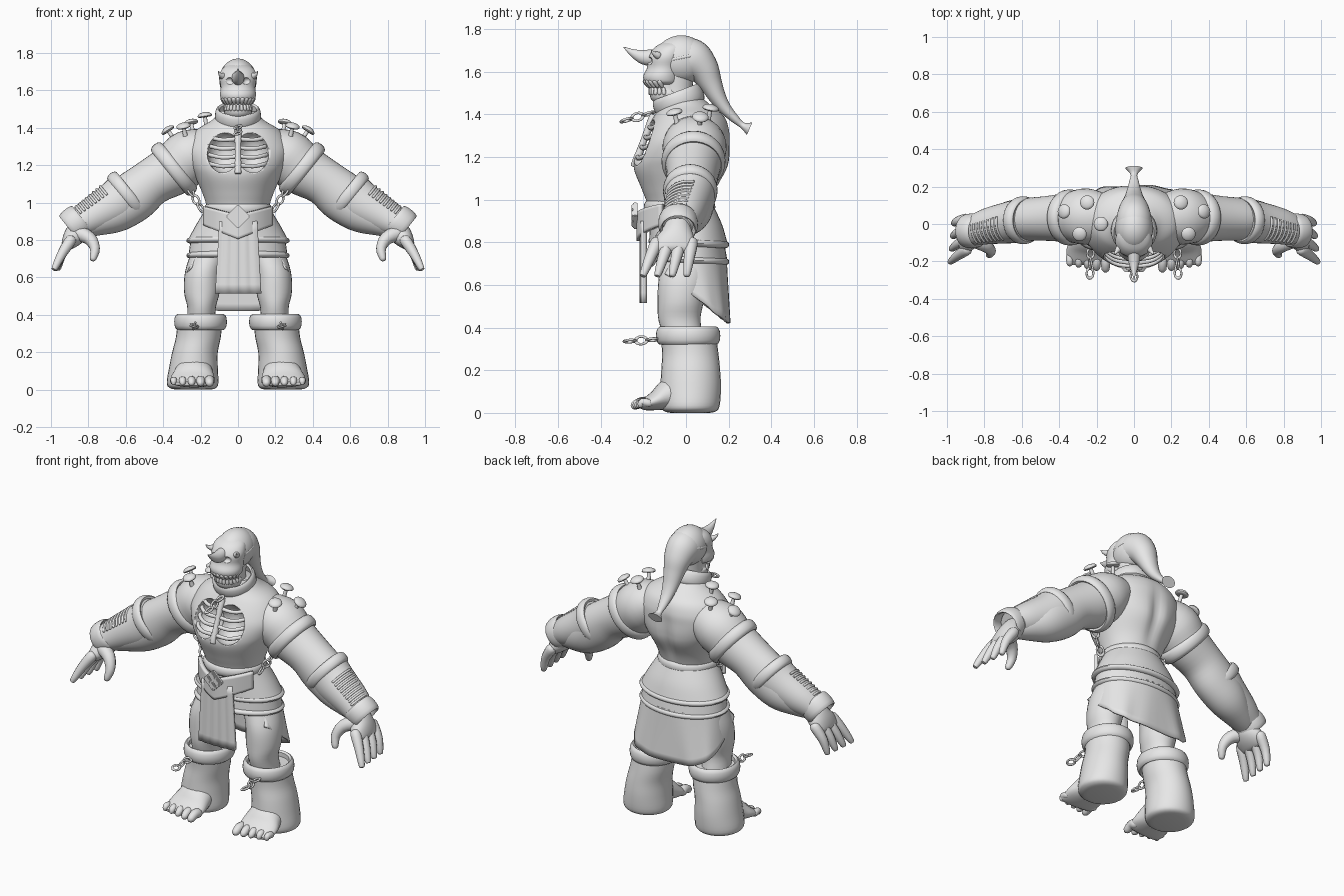
import bpy, bmesh
from math import sin, cos, pi, exp, copysign
from mathutils import Vector, Matrix

cube = bpy.data.objects.get("Cube")
if cube:
    bpy.data.objects.remove(cube, do_unlink=True)

clay = bpy.data.materials.new("light_grey")
clay.use_nodes = True
clay.diffuse_color = (.8, .8, .8, 1)
clay.node_tree.nodes["Principled BSDF"].inputs["Base Color"].default_value = (.8, .8, .8, 1)
UP, SIDE, BACK = Vector((0, 0, 1)), Vector((1, 0, 0)), Vector((0, 1, 0))


def finish(name, bm, mirror=False):
    """Turn a bmesh into a smooth, coloured object, mirrored across x if asked."""
    bmesh.ops.recalc_face_normals(bm, faces=bm.faces)
    mesh = bpy.data.meshes.new(name)
    bm.to_mesh(mesh)
    bm.free()
    mesh.materials.append(clay)
    mesh.shade_smooth()
    mesh.set_sharp_from_angle(angle=.8)
    obj = bpy.data.objects.new(name, mesh)
    bpy.context.scene.collection.objects.link(obj)
    if mirror:
        obj.modifiers.new("Mirror", "MIRROR").use_mirror_merge = False
    return obj


def smooth_path(rows, steps):
    """Catmull-Rom interpolation of rows of numbers."""
    out = []
    for i in range(len(rows) - 1):
        a, b = rows[max(i - 1, 0)], rows[i]
        c, d = rows[i + 1], rows[min(i + 2, len(rows) - 1)]
        for s in range(steps):
            t = s / steps
            out.append([q + .5 * t * (r - p + t * (2*p - 5*q + 4*r - w + t * (3*(q - r) + w - p)))
                        for p, q, r, w in zip(a, b, c, d)])
    return out + [list(rows[-1])]


def loft(name, rows, axis=None, ref=BACK, steps=4, n=28, mirror=False, hoop=False):
    """Skin elliptical sections (x, y, z, ra, rb), rb lying along ref; a hoop joins end to start."""
    rows = smooth_path(rows, steps)
    bm = bmesh.new()
    rings = []
    for i, row in enumerate(rows):
        ahead, behind = rows[min(i + 1, len(rows) - 1)], rows[max(i - 1, 0)]
        t = Vector(axis or Vector(ahead[:3]) - Vector(behind[:3])).normalized()
        b = (ref - t * ref.dot(t)).normalized()
        a = b.cross(t)
        rings.append([bm.verts.new(Vector(row[:3]) + a * row[3] * cos(2*pi*k/n) + b * row[4] * sin(2*pi*k/n))
                      for k in range(n)])
    if hoop:
        rings.append(rings[0])
    else:
        bm.faces.new(rings[0])
        bm.faces.new(rings[-1])
    for low, high in zip(rings, rings[1:]):
        for k in range(n):
            bm.faces.new((low[k], low[(k+1) % n], high[(k+1) % n], high[k]))
    return finish(name, bm, mirror)


def upright(name, rows, **kw):
    """Loft of horizontal sections on the centre line: (y, z, rx, ry)."""
    return loft(name, [(0, *row) for row in rows], axis=UP, **kw)


def band(name, c, axis, ra, rb, half, mirror=False):
    """Thick hoop with a rounded edge."""
    d = Vector(axis).normalized()
    profile = ((-.8, .8), (-1, .88), (-.85, .94), (-.5, .985), (0, 1), (.5, .985), (.85, .94), (1, .88), (.8, .8))
    rows = [(*(Vector(c) + d * half * t), ra * s, rb * s) for t, s in profile]
    return loft(name, rows, axis=d, steps=1, n=40, mirror=mirror, hoop=True)


def tube(name, pts, radii, mirror=False, n=12):
    """Round-ended tube through points."""
    p = [Vector(q) for q in pts]
    rows = [(*q, r, r) for q, r in zip(p, radii)]
    for end, nxt, r, at in ((p[0], p[1], radii[0], 0), (p[-1], p[-2], radii[-1], len(rows) + 1)):
        rows.insert(at, (*(end + (end - nxt).normalized() * r * .7), r * .4, r * .4))
    return loft(name, rows, ref=(p[-1] - p[0]).orthogonal(), steps=3, n=n, mirror=mirror)


def ball(name, c, size):
    bm = bmesh.new()
    m = Matrix.Translation(c) @ Matrix.Diagonal((*size, 1))
    bmesh.ops.create_uvsphere(bm, u_segments=32, v_segments=20, radius=1, matrix=m)
    return finish(name, bm)


def carve(obj, centre, size):
    """Cut a matching pair of ellipsoid hollows."""
    for side in (-1, 1):
        cutter = ball("cutter", (centre[0] * side, *centre[1:]), size)
        cutter.hide_render = True
        mod = obj.modifiers.new("Hollow", "BOOLEAN")
        mod.operation, mod.object = "DIFFERENCE", cutter
        bpy.context.view_layer.update()
        deps = bpy.context.evaluated_depsgraph_get()
        mesh = bpy.data.meshes.new_from_object(obj.evaluated_get(deps))
        obj.modifiers.clear()
        obj.data = mesh
        bpy.data.objects.remove(cutter, do_unlink=True)


def sheet(name, f, thick, nu=32, nv=8):
    """Thickened surface from f(u, v) with u in -1..1 and v in 0..1."""
    bm = bmesh.new()
    g = [[bm.verts.new(f(2*i/nu - 1, j/nv)) for j in range(nv + 1)] for i in range(nu + 1)]
    for i in range(nu):
        for j in range(nv):
            bm.faces.new((g[i][j], g[i+1][j], g[i+1][j+1], g[i][j+1]))
    mod = finish(name, bm).modifiers.new("Thickness", "SOLIDIFY")
    mod.thickness, mod.offset = thick, 0


def chain(name, start, end, links, mirror=False):
    """Interlocked oval links, turned a quarter each."""
    start, end = Vector(start), Vector(end)
    turn = (end - start).to_track_quat("X", "Z").to_matrix().to_4x4()
    for i in range(links):
        bm = bmesh.new()
        g = [[bm.verts.new((1.4 * (.019 + .006*cos(b*pi/4)) * cos(a*pi/8),
                            (.019 + .006*cos(b*pi/4)) * sin(a*pi/8), .006*sin(b*pi/4)))
              for b in range(8)] for a in range(16)]
        for a in range(16):
            for b in range(8):
                bm.faces.new((g[a][b], g[a-15][b], g[a-15][b-7], g[a][b-7]))
        place = Matrix.Translation(start.lerp(end, (i + .5) / links))
        bm.transform(place @ turn @ Matrix.Rotation(pi/2 * (i % 2) + .3, 4, "X"))
        finish(name, bm, mirror)


# Torso with a spine groove and an open chest
torso = upright("torso", [
    (-.04, .88, .15, .14), (-.03, .97, .165, .15), (-.03, 1.05, .19, .178), (-.023, 1.14, .23, .22),
    (-.015, 1.2, .26, .225), (-.003, 1.27, .28, .212), (.01, 1.33, .265, .195), (.015, 1.39, .22, .165),
    (0, 1.44, .14, .12), (-.02, 1.49, .09, .08)], steps=6, n=64)
for v in torso.data.vertices:
    if v.co.y > 0:
        v.co.y -= .025 * exp(-(v.co.x / .035)**2 - ((v.co.z - 1.17) / .14)**2)
carve(torso, (.075, -.2, 1.27), (.092, .11, .115))
for i in range(4):
    z = 1.2 + .047 * i
    y = .4 * (z - 1.17) - .238
    tube("rib", [(0, y, z), (.08, y + .008, z - .006), (.135, y + .035, z + .004), (.165, y + .08, z + .012)],
         [.011] * 4, mirror=True)
tube("breastbone", [(0, -.238, 1.165), (0, -.2, 1.27), (0, -.155, 1.385)], [.02, .016, .02])

# Neck, collar, jaw and mask
upright("neck", [(-.04, 1.4, .08, .08), (-.045, 1.5, .068, .075), (-.04, 1.62, .075, .08)])
band("collar", (0, -.035, 1.465), (0, -.38, 1), .123, .123, .042)
upright("lower_jaw", [(-.075, 1.445, .05, .06), (-.085, 1.47, .07, .078), (-.09, 1.5, .074, .08),
                      (-.088, 1.515, .066, .072), (-.09, 1.56, .066, .07)])
mask = upright("skull_mask", [
    (-.105, 1.54, .07, .07), (-.112, 1.552, .09, .083), (-.112, 1.58, .096, .088), (-.1, 1.62, .092, .082),
    (-.09, 1.67, .1, .088), (-.07, 1.715, .085, .075), (-.05, 1.74, .05, .05)], n=48)
carve(mask, (.05, -.185, 1.65), (.03, .03, .022))
for i in range(-5, 6):
    s, c = sin(i * .28), cos(i * .28)
    tube("upper_tooth", [(.082*s, -.11 - .08*c, 1.556), (.073*s, -.1 - .075*c, 1.53)], [.014, .008], n=8)
    tube("lower_tooth", [(.068*s, -.09 - .075*c, 1.497), (.068*s, -.092 - .076*c, 1.52)], [.011, .008], n=8)
loft("nose_horn", [(0, -.15, 1.665, .04, .035), (0, -.2, 1.668, .034, .03), (0, -.25, 1.688, .018, .016),
                   (0, -.292, 1.715, .002, .002)], ref=SIDE)
tube("brow_spike", [(.08, -.13, 1.675), (.095, -.15, 1.685), (.104, -.162, 1.7)], [.018, .01, .003], True)

# Long cap with a hanging flared tail
ball("cap", (0, -.022, 1.655), (.1, .125, .115))
loft("cap_tail", [(0, -.03, 1.66, .1, .095), (0, .03, 1.652, .1, .094), (0, .08, 1.61, .076, .08),
                  (0, .115, 1.545, .055, .062), (0, .148, 1.48, .04, .048), (0, .185, 1.425, .029, .036),
                  (0, .23, 1.378, .02, .025), (0, .265, 1.348, .015, .018), (0, .298, 1.332, .032, .046)],
     ref=SIDE, steps=5)
band("cap_band", (0, -.024, 1.665), (0, -.2, 1), .102, .127, .01)

# Arms, arm bands and bracers
loft("arm", [(.14, .03, 1.3, .1, .12), (.25, .04, 1.25, .145, .15), (.34, .035, 1.18, .14, .135),
             (.46, .03, 1.11, .125, .12), (.56, .025, 1.03, .135, .115), (.66, .015, .955, .118, .108),
             (.76, -.01, .905, .085, .085), (.85, -.035, .87, .06, .06)], n=36, mirror=True)
SLOPE = Vector((.78, 0, -.63))
OUTWARD = Vector((.63, 0, .78))
band("arm_band", (.342, .035, 1.18), SLOPE, .168, .15, .036, True)
loft("bracer", [(.57, .02, 1.055, .115, .11), (.58, .02, 1.05, .134, .12), (.6, .019, 1.035, .131, .118),
                (.66, .01, .99, .122, .113), (.78, -.01, .925, .1, .098), (.85, -.03, .888, .08, .087)],
     axis=SLOPE, n=36, mirror=True)
band("elbow_cuff", (.592, .02, 1.042), SLOPE, .146, .128, .032, True)
elbow, wrist = Vector((.66, .012, .991)), Vector((.81, -.02, .908))
for i in range(8):
    t = i / 7
    c, ra, rb = elbow.lerp(wrist, t), .122 - .032*t, .112 - .018*t
    arc = [c + OUTWARD * ra * cos(a) + BACK * rb * sin(a) for a in (-1, -.7, -.4, -.1, .2)]
    tube("bracer_lace", arc, [.007] * 5, True, n=8)
band("wrist_cuff", (.868, -.037, .888), SLOPE, .094, .093, .045, True)

# Hands
loft("palm", [(.84, -.04, .89, .045, .055), (.86, -.045, .845, .058, .075), (.887, -.055, .805, .052, .095),
              (.915, -.06, .768, .032, .092), (.925, -.06, .755, .012, .075)], axis=(.5, 0, -.85), mirror=True)
for i in range(4):
    y, tip = .054*i - .136, .068*i - .2
    tube("finger", [(.893, y, .8), (.94, (y + tip) / 2, .728), (.98 - .006*i, tip, .65)],
         [.03, .026, .017], True)
tube("thumb", [(.865, -.08, .84), (.795, -.115, .81), (.765, -.145, .755), (.775, -.165, .7)],
     [.042, .036, .027, .018], True)

# Legs, boots and feet
loft("leg", [(.12, .0, .88, .08, .1), (.145, .01, .75, .1, .11), (.185, -.01, .63, .098, .118),
             (.193, -.025, .52, .095, .108), (.195, -.03, .43, .075, .098), (.2, 0, .32, .08, .09)],
     axis=UP, mirror=True)
loft("boot", [(.24, .02, 0, .09, .09), (.241, .02, .008, .122, .122), (.243, .02, .035, .138, .138),
              (.238, .022, .12, .13, .142), (.23, .022, .2, .122, .138), (.212, .02, .28, .12, .132),
              (.203, .01, .37, .12, .13)], axis=UP, mirror=True)
band("boot_cuff", (.2, .01, .362), UP, .141, .151, .042, True)
loft("foot", [(.235, .02, .12, .1, .09), (.237, -.08, .085, .076, .105), (.242, -.14, .058, .048, .118),
              (.247, -.195, .038, .027, .112), (.247, -.215, .033, .012, .1)], ref=SIDE, mirror=True)
for i in range(5):
    x = .152 + .048 * i
    tube("toe", [(x, -.17, .045), (x, -.205, .05), (x, -.243 + .007*i, .034)],
         [.027 - .002*i, .026 - .002*i, .021 - .002*i], True)


def skirt(u, v):
    """Back skirt whose hem squares off and drops toward the rear."""
    a, power = 2.1 * u, 1 - .4 * v
    across = copysign(abs(sin(a)) ** power, sin(a))
    back = copysign(abs(cos(a)) ** power, cos(a))
    hem = .42 + .14 * (1 - back)
    return (.25 + .025*v) * across, .02 + (.165 + .015*v) * back + .004*v*sin(22*u), .73 + v * (hem - .73)


# Tiered hip armour and skirt
upright("hip_tier_upper", [(-.02, .97, .17, .15), (0, .88, .225, .17), (.01, .8, .268, .183)], n=40)
upright("hip_tier_lower", [(.01, .82, .25, .165), (.015, .72, .265, .178)], n=40)
for z in (.797, .717):
    band("hip_rim", (0, .013, z), (0, .05, 1), .277, .19, .018)
sheet("back_skirt", skirt, .012, nu=40)

# Belt, buckle and loincloth
band("belt", (0, -.03, .965), UP, .18, .168, .032)
sheet("belt_plate", lambda u, v: (.18*u, -.222 + .11*u*u, .935 + .045*abs(u) + v * (.03*abs(u) - .13)), .022)
sheet("loincloth", lambda u, v: ((.1 + .022*v) * u, -.205 + .008*u*u + .002*sin(14*u), .9 - .385*v), .024)
for size, y, spots in ((.046, -.238, [(0, 0)]), (.018, -.246, [(.03, 0), (-.03, 0), (0, .03), (0, -.03)])):
    for dx, dz in spots:
        bm = bmesh.new()
        place = Matrix.Translation((dx, y, .925 + dz)) @ Matrix.Rotation(pi/4, 4, "Y")
        bmesh.ops.create_cube(bm, size=2, matrix=place @ Matrix.Diagonal((size, .01, size, 1)))
        bmesh.ops.bevel(bm, geom=bm.edges[:], offset=.004, segments=2, affect="EDGES")
        finish("buckle", bm)

# Chains
chain("collar_chain", (0, -.15, 1.41), (0, -.305, 1.365), 3)
chain("boot_chain", (.232, -.13, .345), (.236, -.29, .335), 3, True)
chain("waist_chain", (.185, -.06, .95), (.265, -.03, 1.08), 3, True)

# Shoulder mushrooms
for base, lean, height, both in (((.235, .1, 1.35), (.2, .2, 1), .08, True), ((.28, -.04, 1.35), (.2, -.25, 1), .06, True),
                                 ((.33, .06, 1.32), (.6, .1, .9), .08, True), ((-.165, 0, 1.38), (-.15, 0, 1), .085, False)):
    root, d = Vector(base), Vector(lean).normalized()
    top = root + d * height
    tube("mushroom_stem", [root, root.lerp(top, .5), top], [.014, .011, .01], both)
    loft("mushroom_cap", [(*(top + d * t), r, r) for t, r in
                          ((-.008, .01), (-.006, .035), (.004, .038), (.014, .028), (.02, .006))],
         axis=d, steps=2, n=20, mirror=both)
